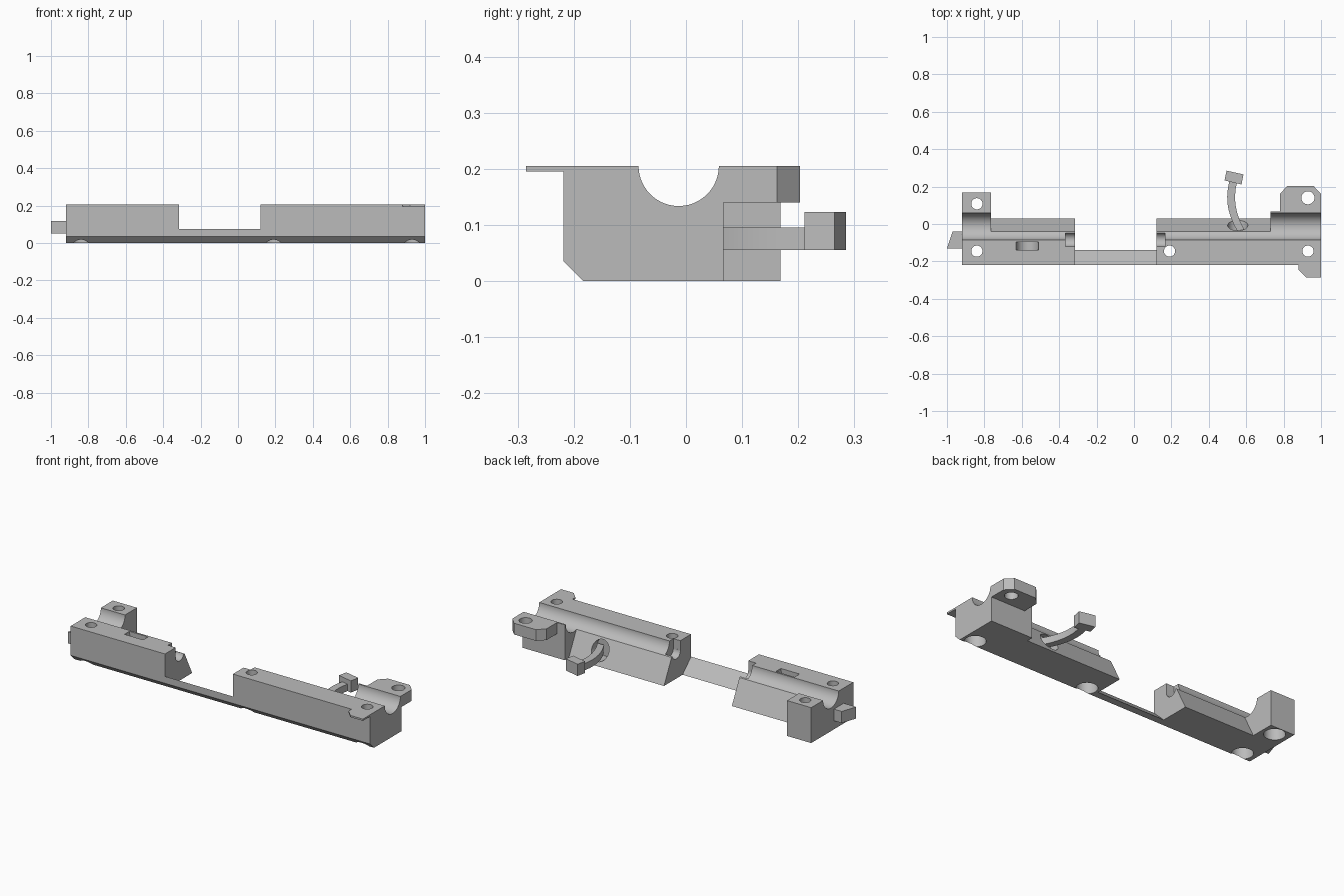
import bpy
import bmesh
from math import cos, sin, pi

cube = bpy.data.objects.get("Cube")
if cube:
    bpy.data.objects.remove(cube, do_unlink=True)

metal = bpy.data.materials.new("plain_grey")
metal.use_nodes = True
GREY = (0.5, 0.5, 0.5, 1)
metal.diffuse_color = GREY
metal.node_tree.nodes["Principled BSDF"].inputs["Base Color"].default_value = GREY

TOP = 0.205


def prism(name, axis, outline, lo, hi):
    """Extrude a 2D outline along an axis; x takes (y, z), y takes (x, z), z takes (x, y)."""
    place = {"x": lambda a, b, t: (t, a, b),
             "y": lambda a, b, t: (a, t, b),
             "z": lambda a, b, t: (a, b, t)}[axis]
    bm = bmesh.new()
    ends = [[bm.verts.new(place(a, b, t)) for a, b in outline] for t in (lo, hi)]
    bm.faces.new(ends[0])
    bm.faces.new(ends[1])
    n = len(outline)
    for i in range(n):
        j = (i + 1) % n
        bm.faces.new((ends[0][i], ends[0][j], ends[1][j], ends[1][i]))
    bmesh.ops.recalc_face_normals(bm, faces=bm.faces)
    mesh = bpy.data.meshes.new(name)
    bm.to_mesh(mesh)
    bm.free()
    mesh.materials.append(metal)
    obj = bpy.data.objects.new(name, mesh)
    bpy.context.collection.objects.link(obj)
    return obj


def rect(a0, a1, b0, b1):
    return [(a0, b0), (a1, b0), (a1, b1), (a0, b1)]


def circle(a, b, r, n=48):
    return [(a + r * cos(2 * pi * (i + 0.5) / n), b + r * sin(2 * pi * (i + 0.5) / n))
            for i in range(n)]


def cut(obj, cutters):
    for c in cutters:
        m = obj.modifiers.new("cut", "BOOLEAN")
        m.operation, m.solver, m.object = "DIFFERENCE", "EXACT", c
    bpy.context.view_layer.update()
    graph = bpy.context.evaluated_depsgraph_get()
    mesh = bpy.data.meshes.new_from_object(obj.evaluated_get(graph))
    obj.modifiers.clear()
    obj.data = mesh


# Cross-sections share the bevelled lower front edge
front = [(-0.218, 0.035), (-0.183, 0)]
rail = front + [(0.03, 0), (-0.045, 0.15), (-0.045, TOP), (-0.218, TOP)]


def block(back):
    return front + [(back, 0), (back, TOP), (-0.218, TOP)]


# Body segments along the length
right_block = prism("right_end_block", "x", block(0.168), -0.92, -0.765)
right_rail = prism("right_rail", "x", rail, -0.765, -0.315)
bridge = prism("bridge", "x", front + [(-0.14, 0), (-0.218, 0.075)], -0.315, 0.12)
left_rail = prism("left_rail", "x", rail, 0.12, 0.73)
left_block = prism("left_end_block", "x", block(0.067), 0.73, 1)

# Mounting ear and thin front lip
ear = prism("mounting_ear", "z", [(0.78, 0.067), (1, 0.067), (1, 0.162), (0.96, 0.203),
                                  (0.82, 0.203), (0.78, 0.162)], 0.14, TOP)
prism("front_lip", "z", [(0.88, -0.218), (0.88, -0.245), (0.92, -0.285),
                         (1, -0.285), (1, -0.218)], 0.195, TOP)

# Wedge latch on the right end
prism("end_latch", "z", [(-1, -0.13), (-0.92, -0.13), (-0.92, -0.04), (-0.97, -0.04)],
      0.05, 0.117)

# Curved lever and its knob
left_side, right_side = [], []
for i in range(13):
    t = i / 12
    y = -0.04 + 0.28 * t
    x = 0.575 * (1 - t) ** 2 + 2 * 0.49 * t * (1 - t) + 0.535 * t ** 2
    left_side.append((x - 0.021, y))
    right_side.append((x + 0.021, y))
lever = prism("lever", "z", left_side + right_side[::-1], 0.055, 0.095)
prism("lever_knob", "z", [(0.495, 0.285), (0.585, 0.265), (0.575, 0.211), (0.484, 0.233)],
      0.055, 0.123)

# Cutters: channel, key slot, lever pocket
channel = prism("channel_cutter", "x", circle(-0.013, TOP, 0.0715, 64), -1.1, 1.1)
slot = prism("slot_cutter", "y", circle(-0.57, TOP, 0.06), -0.14, -0.095)
pocket = prism("pocket_cutter", "y", circle(0.555, 0.075, 0.054), -0.06, 0.1)


# Cutters: round reliefs where the rails meet the gap
def relief(x0, x1):
    return [prism("relief_cutter", "x", circle(-0.083, 0.15, 0.037), x0, x1),
            prism("relief_top_cutter", "x", rect(-0.12, -0.047, 0.15, 0.3), x0, x1)]


# Cutters: screw holes with counterbores from below
def screw(x, y, r=0.03, bore=True):
    cutters = [prism("hole_cutter", "z", circle(x, y, r), -0.1, 0.3)]
    if bore:
        cutters.append(prism("bore_cutter", "z", circle(x, y, 0.056), -0.1, 0.1))
    return cutters


jobs = [
    (right_block, [channel] + screw(-0.84, -0.145) + screw(-0.84, 0.108)),
    (right_rail, [channel, slot] + relief(-0.365, -0.2)),
    (left_rail, [channel, pocket] + relief(0, 0.165) + screw(0.19, -0.145)),
    (left_block, [channel] + screw(0.93, -0.145)),
    (ear, screw(0.93, 0.14, 0.035, False)),
]
used = set()
for obj, cutters in jobs:
    cut(obj, cutters)
    used.update(cutters)
for c in used:
    bpy.data.objects.remove(c, do_unlink=True)

# Smooth the round surfaces, keep machined edges sharp
for obj in [j[0] for j in jobs] + [lever]:
    bpy.ops.object.select_all(action="DESELECT")
    obj.select_set(True)
    bpy.context.view_layer.objects.active = obj
    bpy.ops.object.shade_smooth_by_angle(angle=pi / 6)
